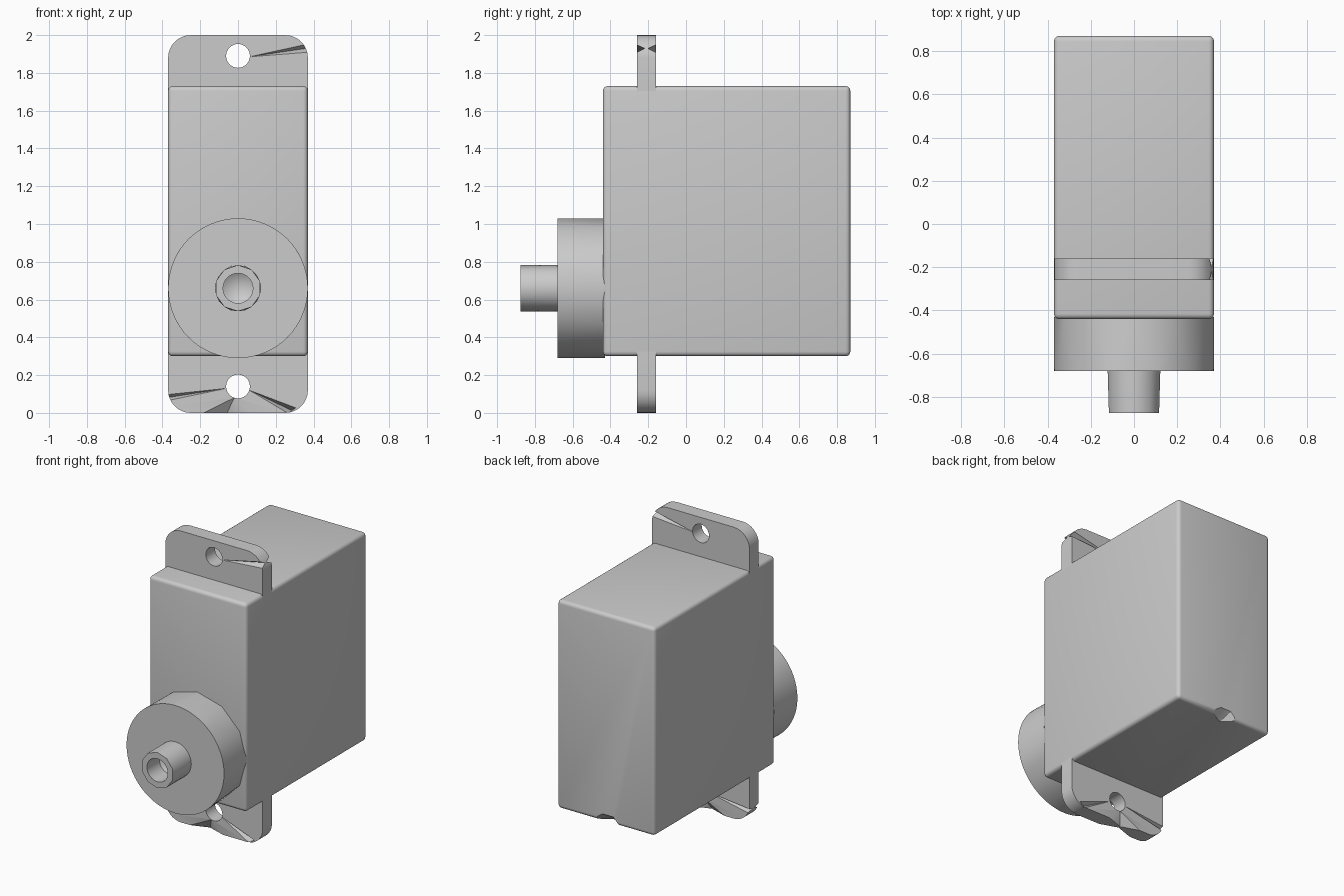
import bpy
import bmesh
from math import sin, cos, pi, radians
from mathutils import Vector

old = bpy.data.objects.get("Cube")
if old:
    bpy.data.objects.remove(old, do_unlink=True)

GREY = (0.6, 0.6, 0.6, 1)
plastic = bpy.data.materials.new("grey plastic")
plastic.use_nodes = True
plastic.diffuse_color = GREY
plastic.node_tree.nodes["Principled BSDF"].inputs["Base Color"].default_value = GREY

HALF = 0.37       # half width of case, tabs and collar
AXIS_Z = 0.66     # height of the output shaft


def make_object(name, bm):
    bmesh.ops.recalc_face_normals(bm, faces=bm.faces)
    mesh = bpy.data.meshes.new(name)
    bm.to_mesh(mesh)
    bm.free()
    mesh.materials.append(plastic)
    obj = bpy.data.objects.new(name, mesh)
    bpy.context.collection.objects.link(obj)
    return obj


def hull(name, points):
    """Convex solid around the points."""
    bm = bmesh.new()
    for p in points:
        bm.verts.new(p)
    bmesh.ops.convex_hull(bm, input=bm.verts)
    bmesh.ops.dissolve_limit(bm, angle_limit=radians(0.5),
                             verts=bm.verts, edges=bm.edges)
    return make_object(name, bm)


def ring(radius, y, z, sides):
    """Circle of points around an axis along y."""
    return [Vector((radius * sin(2 * pi * i / sides), y,
                    z + radius * cos(2 * pi * i / sides))) for i in range(sides)]


def box_mesh(x, y, z):
    bm = bmesh.new()
    bmesh.ops.create_cube(bm, size=1)
    for v in bm.verts:
        for i, span in enumerate((x, y, z)):
            v.co[i] = span[0] if v.co[i] < 0 else span[1]
    return bm


def activate(obj):
    bpy.ops.object.select_all(action='DESELECT')
    obj.select_set(True)
    bpy.context.view_layer.objects.active = obj


def cut(obj, cutter):
    cutter.hide_render = True
    mod = obj.modifiers.new("cut", 'BOOLEAN')
    mod.operation = 'DIFFERENCE'
    mod.solver = 'EXACT'
    mod.object = cutter
    activate(obj)
    bpy.ops.object.modifier_apply(modifier=mod.name)
    bpy.data.objects.remove(cutter, do_unlink=True)


def smooth(obj, angle=30):
    activate(obj)
    bpy.ops.object.shade_smooth_by_angle(angle=radians(angle))


# Case with softened edges and a nick in the lower back edge
bm = box_mesh((-HALF, HALF), (-0.44, 0.87), (0.3, 1.73))
bmesh.ops.bevel(bm, geom=bm.edges[:], offset=0.025, segments=4,
                profile=0.5, affect='EDGES')
case = make_object("case", bm)
cut(case, hull("nick_cutter", [(-0.13, 0.88, 0.29), (0.13, 0.88, 0.29),
                               (-0.06, 0.88, 0.36), (0.03, 0.88, 0.36),
                               (-0.02, 0.79, 0.29)]))
smooth(case)

# Mounting tabs with rounded corners, a screw hole and creased grooves
FRONT, BACK = -0.26, -0.16
MID = (FRONT + BACK) / 2


def mounting_tab(name, z_span, outer_z, hole_z, grooves):
    bm = box_mesh((-HALF, HALF), (FRONT, BACK), z_span)
    corners = [e for e in bm.edges
               if all(abs(v.co.z - outer_z) < 0.001 for v in e.verts)
               and abs(e.verts[0].co.x - e.verts[1].co.x) < 0.001]
    bmesh.ops.bevel(bm, geom=corners, offset=0.12, segments=8,
                    profile=0.5, affect='EDGES')
    tab = make_object(name, bm)
    cut(tab, hull("hole_cutter", ring(0.063, FRONT - 0.05, hole_z, 32)
                  + ring(0.063, BACK + 0.05, hole_z, 32)))
    for tip, a, b in grooves:
        for y in (FRONT, BACK):
            out = y + (0.01 if y == BACK else -0.01)
            deep = ((a[0] + b[0]) / 2, MID + (y - MID) * 0.1, (a[1] + b[1]) / 2)
            cut(tab, hull("groove_cutter", [(tip[0], y, tip[1]), (a[0], out, a[1]),
                                            (b[0], out, b[1]), deep]))
    smooth(tab)


mounting_tab("top_tab", (1.705, 2.0), 2.0, 1.89,
             [((0.06, 1.885), (0.38, 1.96), (0.38, 1.905))])
mounting_tab("bottom_tab", (0.0, 0.325), 0.0, 0.14,
             [((-0.06, 0.13), (-0.38, 0.1), (-0.38, 0.06)),
              ((0.06, 0.12), (0.31, 0.03), (0.26, -0.005)),
              ((-0.02, 0.08), (-0.22, -0.005), (0.1, -0.005))])

# Gear collar: round at the front, coarser where it meets the case
collar = hull("gear_collar", ring(HALF, -0.68, AXIS_Z, 64)
              + ring(HALF, -0.43, AXIS_Z, 12))
smooth(collar, 20)

# Output shaft with a drilled, cone-ended bore
shaft = hull("output_shaft", ring(0.122, -0.875, AXIS_Z, 10)
             + ring(0.122, -0.67, AXIS_Z, 20))
cut(shaft, hull("bore_cutter", ring(0.079, -0.9, AXIS_Z, 32)
                + ring(0.079, -0.74, AXIS_Z, 32)
                + [Vector((0, -0.69, AXIS_Z))]))
smooth(shaft)
